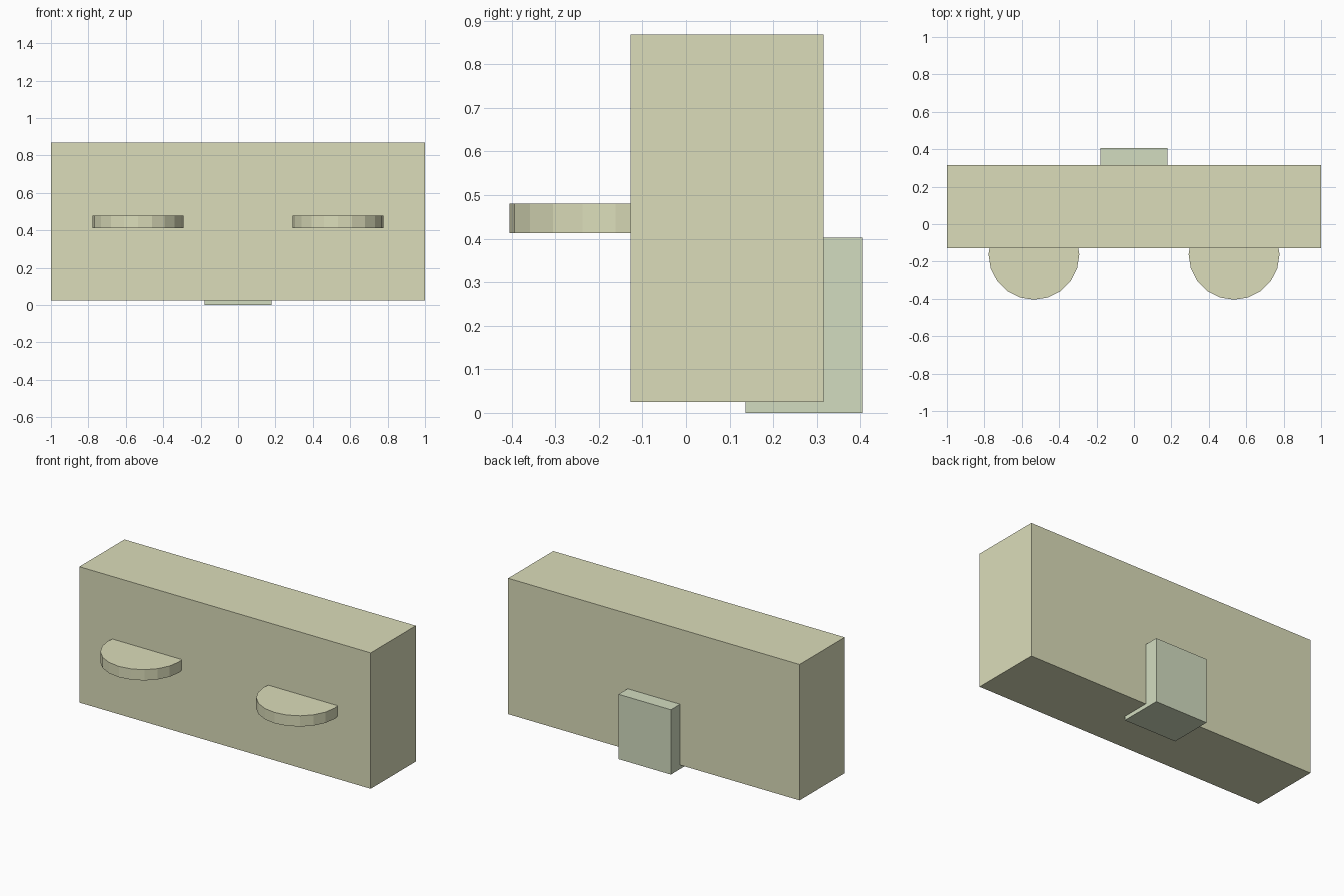
import bpy

if "Cube" in bpy.data.objects:
    bpy.data.objects.remove(bpy.data.objects["Cube"])


def material(name, color):
    mat = bpy.data.materials.new(name)
    mat.diffuse_color = color
    mat.use_nodes = True
    mat.node_tree.nodes["Principled BSDF"].inputs["Base Color"].default_value = mat.diffuse_color
    return mat


def box(name, lo, hi, mat):
    center = [(a + b) / 2 for a, b in zip(lo, hi)]
    bpy.ops.mesh.primitive_cube_add(size=1, location=center)
    obj = bpy.context.object
    obj.name = name
    obj.scale = [b - a for a, b in zip(lo, hi)]
    bpy.ops.object.transform_apply(location=False, rotation=False, scale=True)
    obj.data.materials.append(mat)
    return obj


cream = material("cream", (0.71, 0.72, 0.49, 1))
pale_green = material("pale_green", (0.65, 0.72, 0.53, 1))

# Main slab
box("main_block", (-1, -0.127, 0.025), (1, 0.315, 0.868), cream)

# Support block at the back, reaching under the slab
box("back_support", (-0.18, 0.137, 0), (0.18, 0.405, 0.402), pale_green)

# Pair of round shelves, partly sunk into the front face
for side, label in ((-1, "left"), (1, "right")):
    bpy.ops.mesh.primitive_cylinder_add(
        vertices=20, radius=0.243, depth=0.067,
        location=(side * 0.535, -0.162, 0.4465))
    disc = bpy.context.object
    disc.name = label + "_disc"
    disc.data.materials.append(cream)
